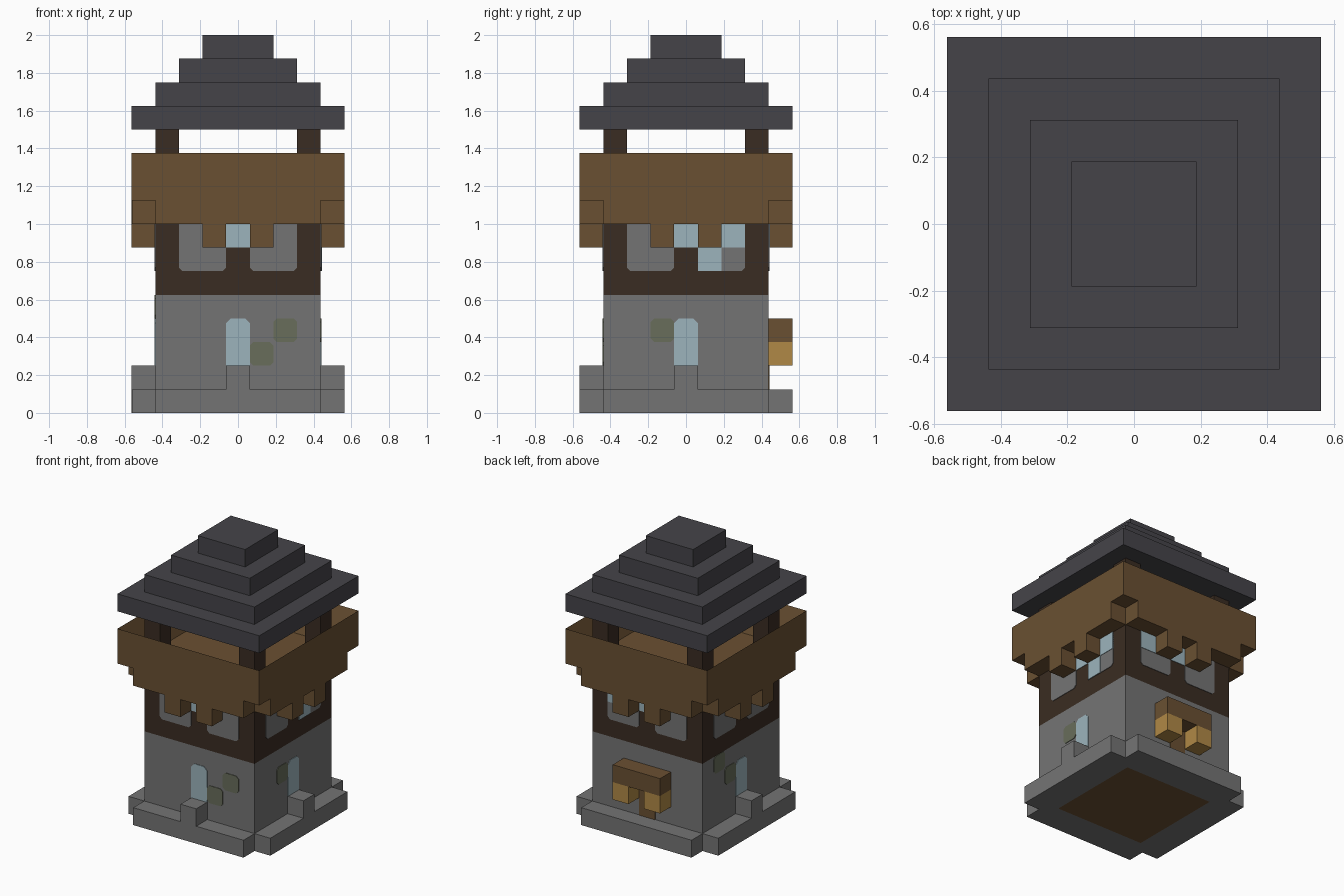
import bpy
import bmesh
from math import pi
from mathutils import Matrix

V = 0.125  # one block of the build grid

cube = bpy.data.objects.get("Cube")
if cube:
    bpy.data.objects.remove(cube, do_unlink=True)


def make_material(name, rgb):
    linear = [((c / 255 + 0.055) / 1.055) ** 2.4 for c in rgb] + [1.0]
    mat = bpy.data.materials.new(name)
    mat.use_nodes = True
    mat.diffuse_color = linear
    bsdf = mat.node_tree.nodes["Principled BSDF"]
    bsdf.inputs["Base Color"].default_value = linear
    bsdf.inputs["Roughness"].default_value = 0.9
    return mat


STONE = make_material("grey stone", (116, 116, 116))
PLANK = make_material("brown planks", (106, 80, 50))
DARK = make_material("dark timber", (58, 44, 34))
SLATE = make_material("roof slate", (69, 68, 73))
GLASS = make_material("pale glass", (156, 180, 188))
MOSS = make_material("moss", (104, 109, 91))
HAY = make_material("golden wood", (176, 137, 70))


def finish(name, bm, *mats):
    bmesh.ops.recalc_face_normals(bm, faces=bm.faces)
    mesh = bpy.data.meshes.new(name)
    bm.to_mesh(mesh)
    bm.free()
    for mat in mats:
        mesh.materials.append(mat)
    obj = bpy.data.objects.new(name, mesh)
    bpy.context.collection.objects.link(obj)
    return obj


def box_mesh(x, y, z):
    """Box from (low, high) ranges given in blocks."""
    bm = bmesh.new()
    bmesh.ops.create_cube(bm, size=V)
    for v in bm.verts:
        for i, (lo, hi) in enumerate((x, y, z)):
            v.co[i] = (hi if v.co[i] > 0 else lo) * V
    return bm


def box(name, x, y, z, mat, side=0):
    """Box, optionally turned to side 0 front, 1 left, 2 back, 3 right."""
    bm = box_mesh(x, y, z)
    bm.transform(Matrix.Rotation(side * pi / 2, 4, "Z"))
    return finish(name, bm, mat)


def plate(name, u, z, mat, side, lift=0.004, cut_top=0.0, cut_bottom=0.0):
    """Thin wall panel with clipped top and bottom corners."""
    (u0, u1), (z0, z1) = u, z
    t, b = cut_top, cut_bottom
    outline = [(u0 + b, z0), (u1 - b, z0), (u1, z0 + b), (u1, z1 - t),
               (u1 - t, z1), (u0 + t, z1), (u0, z1 - t), (u0, z0 + b)]
    bm = bmesh.new()
    face = bm.faces.new([bm.verts.new((a * V, -3.5 * V, c * V)) for a, c in outline])
    out = bmesh.ops.extrude_face_region(bm, geom=[face])["geom"]
    moved = [g for g in out if isinstance(g, bmesh.types.BMVert)]
    bmesh.ops.translate(bm, verts=moved, vec=(0, -lift, 0))
    bmesh.ops.remove_doubles(bm, verts=bm.verts, dist=1e-5)
    bm.transform(Matrix.Rotation(side * pi / 2, 4, "Z"))
    return finish(name, bm, mat)


SIDES = ("front", "left", "back", "right")
WALL = (-3.5, 3.5)
OUT = (-4.5, -3.5)  # the one-block ledge in front of a wall

# Stone tower with a plank floor showing underneath
bm = box_mesh(WALL, WALL, (0, 5))
bm.faces.ensure_lookup_table()
bottom = min(bm.faces, key=lambda f: f.calc_center_median().z)
bmesh.ops.inset_region(bm, faces=[bottom], thickness=V)
bottom.material_index = 1
finish("stone_tower", bm, STONE, PLANK)

# Timber storey and platform floor
box("timber_storey", WALL, WALL, (5, 8), DARK)
box("platform_floor", WALL, WALL, (8, 9), PLANK)

# Parapet tray with a recessed walkway
bm = box_mesh((-4.5, 4.5), (-4.5, 4.5), (9, 11))
bm.faces.ensure_lookup_table()
top = max(bm.faces, key=lambda f: f.calc_center_median().z)
bmesh.ops.inset_region(bm, faces=[top], thickness=V)
bmesh.ops.translate(bm, verts=top.verts, vec=(0, 0, -1.95 * V))
finish("parapet", bm, PLANK)

# Parts repeated around the four sides
for k, side in enumerate(SIDES):
    box(f"{side}_base_ledge", WALL, OUT, (0, 1), STONE, k)
    box(f"{side}_parapet_skirt", WALL, OUT, (8, 9), PLANK, k)
    box(f"{side}_roof_post", (-3.5, -2.5), (-3.5, -2.5), (9, 12), DARK, k)
    for s in (-1, 1):
        box(f"{side}_bracket", (s - 0.5, s + 0.5), OUT, (7, 8), PLANK, k)
        plate(f"{side}_stone_panel", (s * 1.5 - 1, s * 1.5 + 1), (6, 8), STONE, k,
              cut_bottom=0.15)
    plate(f"{side}_upper_pane", (-0.5, 0.5), (7, 8), GLASS, k)
    if side != "back":
        box(f"{side}_window_sill", (-0.5, 0.5), OUT, (1, 2), STONE, k)
        plate(f"{side}_window", (-0.5, 0.5), (2, 4), GLASS, k, cut_top=0.2)

# Extra glass panes and moss patches: side, column, row
for k, u, z in ((1, 2, 7), (1, 1, 6), (2, -2, 7)):
    plate(f"{SIDES[k]}_side_pane", (u - 0.5, u + 0.5), (z, z + 1), GLASS, k, lift=0.007)
for k, u, z in ((0, 1, 2), (0, 2, 3), (1, -1, 3), (3, -2, 4), (3, -1, 3)):
    plate(f"{SIDES[k]}_moss", (u - 0.5, u + 0.5), (z, z + 1), MOSS, k,
          cut_top=0.15, cut_bottom=0.15)

# Back doorway with a canopy on two golden blocks
plate("back_door", (-0.5, 0.5), (1, 3), PLANK, 2)
box("door_canopy", (-1.5, 1.5), OUT, (3, 4), PLANK, 2)
for s in (-1, 1):
    box("canopy_block", (s - 0.5, s + 0.5), OUT, (2, 3), HAY, 2)

# Stepped roof
for i in range(4):
    r = (-4.5 + i, 4.5 - i)
    box(f"roof_step_{i + 1}", r, r, (12 + i, 13 + i), SLATE)
